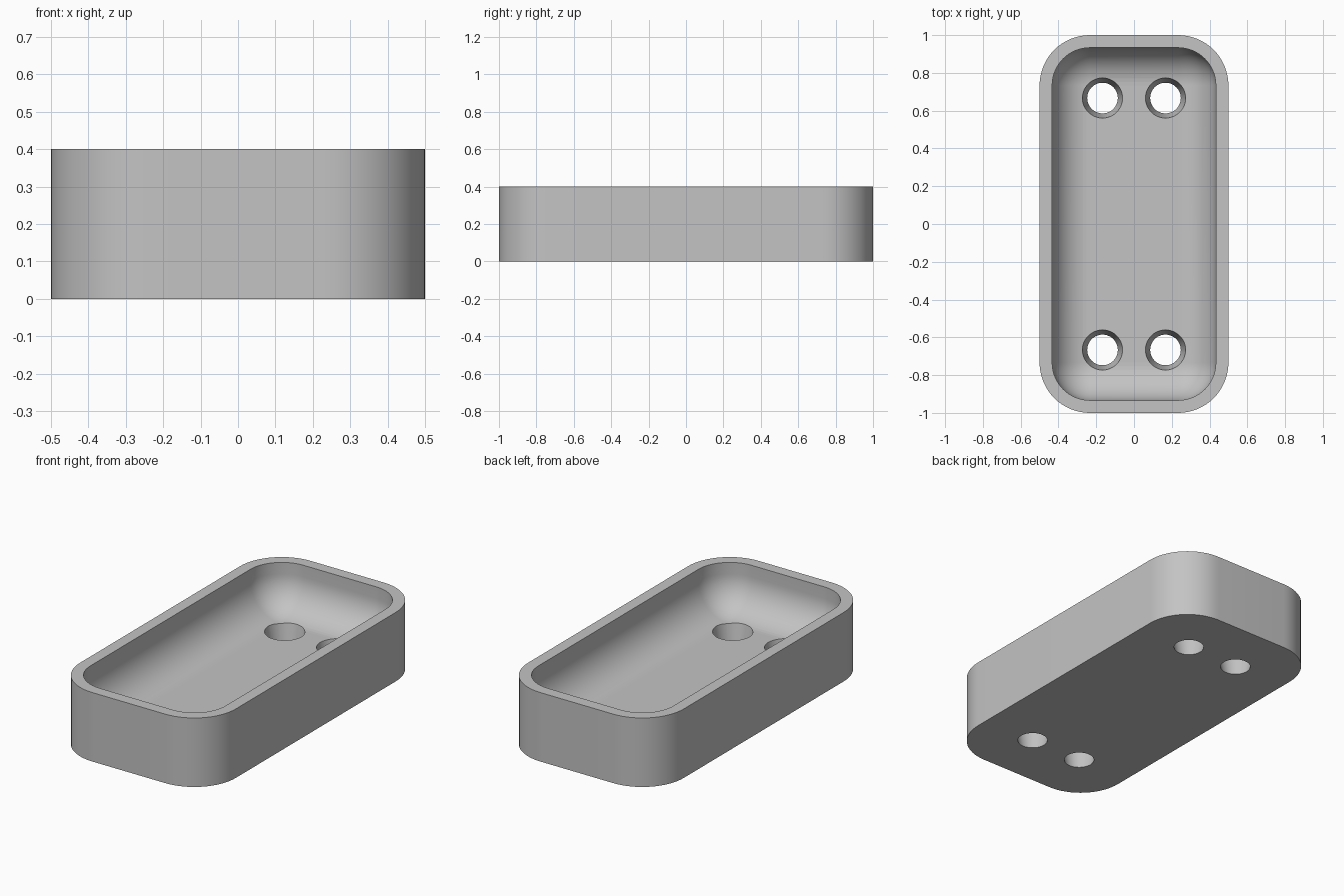
import bpy
import bmesh
from math import sin, cos, pi, radians

cube = bpy.data.objects.get("Cube")
if cube:
    bpy.data.objects.remove(cube, do_unlink=True)

HALF_X, HALF_Y, HEIGHT = 0.5, 1.0, 0.4
WALL, FLOOR = 0.0667, 0.1333
CORNER, FILLET = 0.2667, 0.2
CORNER_STEPS, FILLET_STEPS = 16, 16

# One plain grey material
grey = bpy.data.materials.new("plain_grey")
colour = (0.55, 0.55, 0.55, 1)
grey.use_nodes = True
grey.diffuse_color = colour
grey.node_tree.nodes["Principled BSDF"].inputs["Base Color"].default_value = colour


def ring(bm, inset, z):
    """Rounded rectangle, inset from the outer outline."""
    r = CORNER - inset
    verts = []
    for quarter, (sx, sy) in enumerate([(1, 1), (-1, 1), (-1, -1), (1, -1)]):
        for i in range(CORNER_STEPS + 1):
            a = (quarter + i / CORNER_STEPS) * pi / 2
            verts.append(bm.verts.new((sx * (HALF_X - CORNER) + r * cos(a),
                                       sy * (HALF_Y - CORNER) + r * sin(a), z)))
    return verts


# Tray: outer wall, rim, short inner wall, then a fillet down to the floor
bm = bmesh.new()
levels = [(0, 0), (0, HEIGHT), (WALL, HEIGHT)]
for i in range(FILLET_STEPS + 1):
    a = i / FILLET_STEPS * pi / 2
    levels.append((WALL + FILLET * (1 - cos(a)), FLOOR + FILLET * (1 - sin(a))))
rings = [ring(bm, inset, z) for inset, z in levels]
for low, high in zip(rings, rings[1:]):
    for i in range(len(low)):
        j = (i + 1) % len(low)
        bm.faces.new((low[i], low[j], high[j], high[i]))
bm.faces.new(rings[0][::-1])
bm.faces.new(rings[-1])
bmesh.ops.remove_doubles(bm, verts=bm.verts, dist=0.0005)
bmesh.ops.recalc_face_normals(bm, faces=bm.faces)
mesh = bpy.data.meshes.new("tray")
bm.to_mesh(mesh)
bm.free()
tray = bpy.data.objects.new("tray", mesh)
mesh.materials.append(grey)
bpy.context.collection.objects.link(tray)
bpy.ops.object.select_all(action='DESELECT')
bpy.context.view_layer.objects.active = tray
tray.select_set(True)

# Four tapered drain holes, wider at the floor than underneath
R_BOTTOM, R_FLOOR, OVER = 0.081, 0.106, 0.03
slope = (R_FLOOR - R_BOTTOM) / FLOOR
bm = bmesh.new()
for x in (-0.1667, 0.1667):
    for y in (-0.6667, 0.6667):
        made = bmesh.ops.create_cone(
            bm, cap_ends=True, segments=48, depth=FLOOR + 2 * OVER,
            radius1=R_BOTTOM - slope * OVER, radius2=R_FLOOR + slope * OVER)
        bmesh.ops.translate(bm, verts=made["verts"], vec=(x, y, FLOOR / 2))
cut_mesh = bpy.data.meshes.new("hole_cutter")
bm.to_mesh(cut_mesh)
bm.free()
cut_mesh.materials.append(grey)
cutter = bpy.data.objects.new("hole_cutter", cut_mesh)
cutter.hide_render = True
bpy.context.collection.objects.link(cutter)

holes = tray.modifiers.new("holes", 'BOOLEAN')
holes.operation = 'DIFFERENCE'
holes.solver = 'EXACT'
holes.object = cutter
bpy.ops.object.modifier_apply(modifier=holes.name)
bpy.data.objects.remove(cutter, do_unlink=True)

bpy.ops.object.shade_smooth_by_angle(angle=radians(30))
